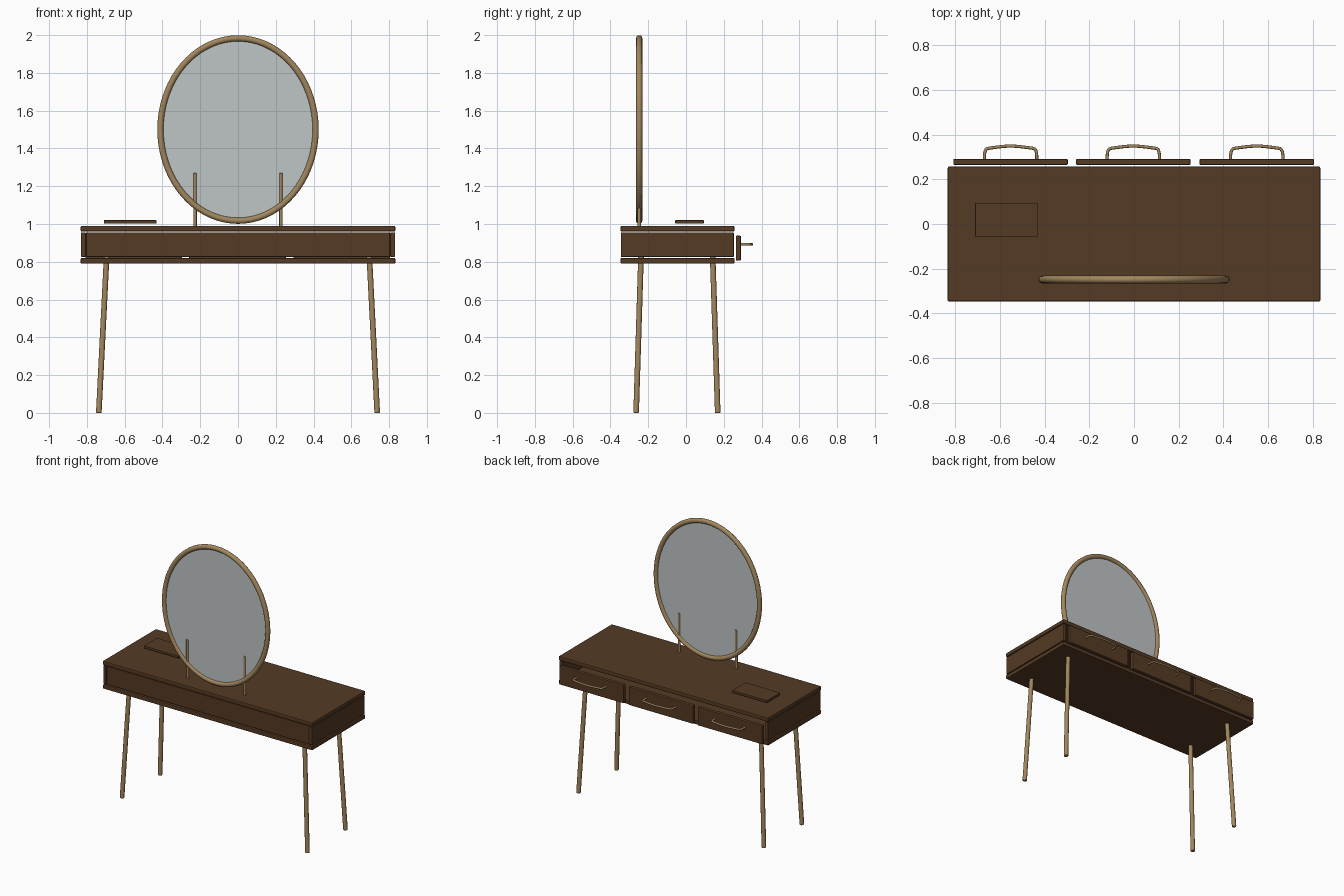
import bpy
import math
from mathutils import Vector

cube = bpy.data.objects.get("Cube")
if cube:
    bpy.data.objects.remove(cube, do_unlink=True)


def material(name, rgb):
    m = bpy.data.materials.new(name)
    m.use_nodes = True
    colour = (*rgb, 1)
    m.diffuse_color = colour
    bsdf = m.node_tree.nodes["Principled BSDF"]
    bsdf.inputs["Base Color"].default_value = colour
    bsdf.inputs["Roughness"].default_value = 0.6
    return m


walnut = material("dark walnut", (0.09, 0.043, 0.018))
brass = material("pale brass", (0.36, 0.24, 0.11))
glass = material("mirror grey", (0.52, 0.56, 0.56))


def finish(obj, name, mat, smooth=True):
    obj.name = name
    obj.data.materials.clear()
    obj.data.materials.append(mat)
    if smooth:
        bpy.ops.object.select_all(action="DESELECT")
        obj.select_set(True)
        bpy.context.view_layer.objects.active = obj
        bpy.ops.object.shade_smooth_by_angle(angle=math.radians(40))
    return obj


def board(name, x, y, z, bevel=0.003):
    """Softly bevelled board from (min, max) ranges."""
    lo, hi = Vector((x[0], y[0], z[0])), Vector((x[1], y[1], z[1]))
    bpy.ops.mesh.primitive_cube_add(size=1, location=(lo + hi) / 2)
    obj = bpy.context.object
    obj.scale = hi - lo
    bpy.ops.object.transform_apply(location=False, rotation=False, scale=True)
    mod = obj.modifiers.new("soft edges", "BEVEL")
    mod.width = bevel
    mod.segments = 2
    return finish(obj, name, walnut, smooth=False)


def rod(name, start, end, radius, sides=16):
    """Straight round bar with slightly rounded ends."""
    start, end = Vector(start), Vector(end)
    axis = end - start
    bpy.ops.mesh.primitive_cylinder_add(vertices=sides, radius=radius,
                                        depth=axis.length,
                                        location=(start + end) / 2)
    obj = bpy.context.object
    obj.rotation_euler = axis.to_track_quat("Z", "Y").to_euler()
    mod = obj.modifiers.new("rounded ends", "BEVEL")
    mod.width = radius * 0.25
    mod.segments = 2
    return finish(obj, name, brass)


def tube(name, points, radius, cyclic=False, kind="POLY"):
    """Round tube swept along a path, turned into a mesh."""
    curve = bpy.data.curves.new(name, "CURVE")
    curve.dimensions = "3D"
    curve.bevel_depth = radius
    curve.bevel_resolution = 3
    curve.use_fill_caps = not cyclic
    spline = curve.splines.new(kind)
    spline.points.add(len(points) - 1)
    for p, co in zip(spline.points, points):
        p.co = (*co, 1)
    spline.use_cyclic_u = cyclic
    if kind == "NURBS":
        spline.order_u = 3
        spline.use_endpoint_u = True
        spline.resolution_u = 6
    obj = bpy.data.objects.new(name, curve)
    bpy.context.collection.objects.link(obj)
    bpy.ops.object.select_all(action="DESELECT")
    obj.select_set(True)
    bpy.context.view_layer.objects.active = obj
    bpy.ops.object.convert(target="MESH")
    return finish(bpy.context.object, name, brass)


# Hollow case: top, bottom, sides and rear panel
W, BACK, FRONT = 0.833, -0.347, 0.257
board("table_top", (-W, W), (BACK, FRONT), (0.96, 0.99), 0.006)
board("case_bottom", (-W, W), (BACK, FRONT), (0.79, 0.82), 0.006)
board("rear_panel", (-0.804, 0.804), (-0.342, -0.318), (0.826, 0.956))
for side, s in (("left", 1), ("right", -1)):
    xs = sorted((s * 0.806, s * 0.831))
    board(side + "_side_panel", xs, (BACK + 0.002, FRONT - 0.004), (0.826, 0.956))

# Three drawer fronts with bowed pulls
profile = [(-0.117, 0.288), (-0.119, 0.335), (-0.085, 0.341), (0, 0.351),
           (0.085, 0.341), (0.119, 0.335), (0.117, 0.288)]
for label, cx in (("right", -0.552), ("middle", -0.003), ("left", 0.549)):
    board(label + "_drawer_front", (cx - 0.256, cx + 0.256),
          (0.264, 0.291), (0.806, 0.938), 0.005)
    path = [(cx + x, y, 0.892) for x, y in profile]
    tube(label + "_drawer_handle", path, 0.007, kind="NURBS")

# Splayed legs, their tops passing through the case bottom
for side, s in (("left", 1), ("right", -1)):
    rod("front_leg_" + side, (s * 0.737, -0.264, 0), (s * 0.695, -0.238, 0.835), 0.015)
    rod("rear_leg_" + side, (s * 0.737, 0.168, 0), (s * 0.695, 0.141, 0.835), 0.015)

# Oval mirror: tube frame, thin glass and two uprights
MY, MZ, TUBE = -0.248, 1.5, 0.017
RX, RZ = 0.428 - TUBE, 0.5 - TUBE
turns = [2 * math.pi * i / 72 for i in range(72)]
tube("mirror_frame",
     [(RX * math.cos(a), MY, MZ + RZ * math.sin(a)) for a in turns],
     TUBE, cyclic=True)

bpy.ops.mesh.primitive_cylinder_add(vertices=72, radius=1, depth=1,
                                    location=(0, MY, MZ),
                                    rotation=(math.pi / 2, 0, 0))
pane = bpy.context.object
pane.scale = (RX, RZ, 0.008)
bpy.ops.object.transform_apply(location=False, rotation=True, scale=True)
finish(pane, "mirror_glass", glass)

for side, s in (("left", 1), ("right", -1)):
    rod("mirror_upright_" + side, (s * 0.227, MY, 0.98), (s * 0.227, MY, 1.27), 0.009)

# Small flat tray over the table top
board("flat_tray", (-0.71, -0.432), (-0.057, 0.094), (1.003, 1.02), 0.002)
